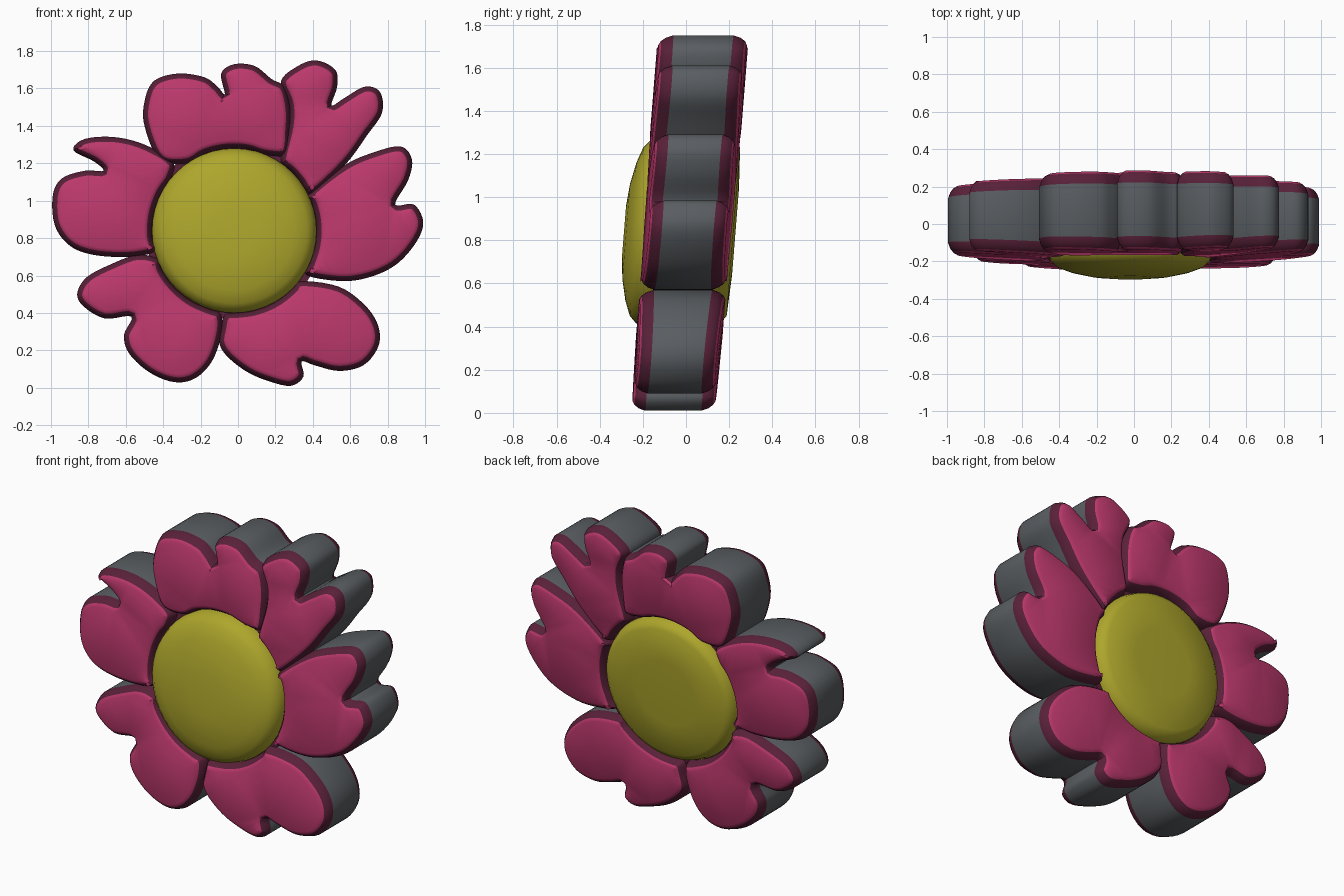
import bpy, bmesh
from math import sin, cos, pi, atan2
from mathutils import Vector
from mathutils.geometry import delaunay_2d_cdt

if "Cube" in bpy.data.objects:
    bpy.data.objects.remove(bpy.data.objects["Cube"])

CX, CZ, R = -0.02, 0.84, 0.445      # centre disc position and radius


def material(name, rgb):
    m = bpy.data.materials.new(name)
    m.diffuse_color = (*rgb, 1)
    m.use_nodes = True
    m.node_tree.nodes["Principled BSDF"].inputs["Base Color"].default_value = m.diffuse_color
    return m


PINK = material("petal pink", (0.50, 0.04, 0.15))
DARK = material("groove plum", (0.10, 0.015, 0.04))
GREY = material("rim grey", (0.10, 0.11, 0.12))
YELLOW = material("centre yellow", (0.42, 0.38, 0.025))


def lean(x, y, z):
    """The whole flower leans slightly backwards."""
    return (x, y + 0.01 + 0.08 * (z - 0.87), z)


def finish(bm, name, mats, angle):
    bmesh.ops.recalc_face_normals(bm, faces=bm.faces)
    me = bpy.data.meshes.new(name)
    bm.to_mesh(me)
    bm.free()
    for m in mats:
        me.materials.append(m)
    ob = bpy.data.objects.new(name, me)
    bpy.context.collection.objects.link(ob)
    bpy.ops.object.select_all(action='DESELECT')
    ob.select_set(True)
    bpy.context.view_layer.objects.active = ob
    bpy.ops.object.shade_smooth_by_angle(angle=angle)


def smooth_loop(pts, n=5):
    """Closed Catmull-Rom curve through the points."""
    out = []
    k = len(pts)
    for i in range(k):
        a, b, c, d = (pts[(i + j) % k] for j in (-1, 0, 1, 2))
        for s in range(n):
            t = s / n
            out.append(0.5 * (2 * b + (c - a) * t + (2 * a - 5 * b + 4 * c - d) * t * t
                              + (3 * b - a - 3 * c + d) * t ** 3))
    return out


def inset(loop, d):
    """Move a clockwise loop inwards by d."""
    k = len(loop)
    out = []
    for i, p in enumerate(loop):
        t = (loop[(i + 1) % k] - loop[i - 1]).normalized()
        out.append(p + Vector((t.y, -t.x)) * d)
    return out


def place(p, f):
    """Petal point at depth factor f; petals thin out to the sides and bottom."""
    half = 0.211 - 0.035 * p.x ** 2 - 0.02 * max(0, 0.87 - p.y)
    return lean(p.x, f * half, p.y)


def petal(name, outer):
    pts = [Vector(p) / 100 for p in outer]
    # inner edge follows the centre disc
    a0 = atan2(pts[-1].y - CZ, pts[-1].x - CX)
    a1 = atan2(pts[0].y - CZ, pts[0].x - CX)
    sweep = (a1 - a0) % (2 * pi)
    for i in range(5):
        a = a0 + sweep * (0.14 + 0.72 * i / 4)
        pts.append(Vector((CX + (R - 0.005) * cos(a), CZ + (R - 0.005) * sin(a))))
    loop = smooth_loop(pts)
    bm = bmesh.new()
    # rings from front face, over the rim, to back face: (inset, depth factor)
    half = [(0.045, 1.0), (0.027, 0.95), (0.011, 0.84), (0.0, 0.68)]
    rings = [(o, -f) for o, f in half] + [(o, f) for o, f in reversed(half)]
    vr = [[bm.verts.new(place(p, f)) for p in inset(loop, o)] for o, f in rings]
    k = len(loop)
    for j in range(len(vr) - 1):
        for i in range(k):
            f = bm.faces.new((vr[j][i], vr[j][(i + 1) % k],
                              vr[j + 1][(i + 1) % k], vr[j + 1][i]))
            f.material_index = (0, 1, 1, 2, 1, 1, 0)[j]
    # flat front and back faces
    co, _, tris, *_ = delaunay_2d_cdt(inset(loop, half[0][0]), [], [list(range(k))], 1, 1e-5)
    for side in (-1, 1):
        vs = [bm.verts.new(place(p, side)) for p in co]
        for t in tris:
            bm.faces.new([vs[i] for i in t])
    bmesh.ops.remove_doubles(bm, verts=bm.verts, dist=1e-4)
    finish(bm, name, (PINK, DARK, GREY), 0.7)


def lathe(name, profile, mat, n=48):
    """Disc turned around the y direction from (radius, y) points."""
    bm = bmesh.new()
    rings = [[bm.verts.new(lean(CX + r * cos(2 * pi * i / n), y, CZ + r * sin(2 * pi * i / n)))
              for i in range(n)] for r, y in profile]
    for a, b in zip(rings, rings[1:]):
        for i in range(n):
            bm.faces.new((a[i], a[(i + 1) % n], b[(i + 1) % n], b[i]))
    bm.faces.new(rings[0])
    bm.faces.new(rings[-1])
    finish(bm, name, (mat,), 0.8)


# Petal outlines (x, z in hundredths), clockwise from the disc and back to it
petal("top_left_petal", [(-42, 122), (-50, 140), (-50, 153), (-45, 164), (-32, 168), (-18, 166),
      (-11, 161), (-7, 157), (-9, 168), (-2, 173), (9, 172), (18, 165), (25, 161), (28, 150),
      (28, 138), (26, 125)])
petal("top_right_petal", [(23, 123), (27, 140), (27, 152), (23, 164), (32, 172), (42, 175),
      (52, 170), (53, 161), (50, 151), (57, 155), (68, 161), (76, 158), (77, 147), (69, 135),
      (58, 120), (41, 104)])
petal("right_petal", [(38, 104), (57, 119), (73, 126), (87, 129), (93, 122), (91, 111),
      (84, 98), (94, 98), (99, 89), (96, 79), (86, 67), (73, 60), (57, 57), (37, 60)])
petal("lower_right_petal", [(34, 57), (54, 54), (68, 44), (75, 33), (75, 22), (67, 12), (54, 9),
      (41, 12), (34, 14), (35, 6), (28, 1), (15, 4), (4, 9), (-6, 17), (-10, 24), (-9, 32),
      (-7, 39)])
petal("lower_left_petal", [(-9, 39), (-9, 28), (-14, 14), (-23, 5), (-34, 3), (-47, 8), (-58, 18),
      (-61, 28), (-57, 38), (-71, 37), (-82, 43), (-86, 50), (-81, 59), (-68, 66), (-54, 71),
      (-43, 69)])
petal("left_petal", [(-44, 73), (-58, 70), (-77, 71), (-90, 76), (-98, 87), (-99, 103), (-94, 112),
      (-82, 116), (-72, 116), (-77, 121), (-88, 127), (-82, 133), (-66, 134), (-50, 130),
      (-35, 121)])

# Domed centre disc, and the hidden core that closes the groove around it
lathe("flower_centre", [(0.12, -0.295), (0.22, -0.285), (0.32, -0.263), (0.39, -0.237),
      (0.425, -0.205), (0.44, -0.16), (0.44, 0.14), (0.425, 0.185), (0.39, 0.212),
      (0.2, 0.222)], YELLOW)
lathe("petal_core", [(0.475, -0.14), (0.475, 0.14)], DARK)
